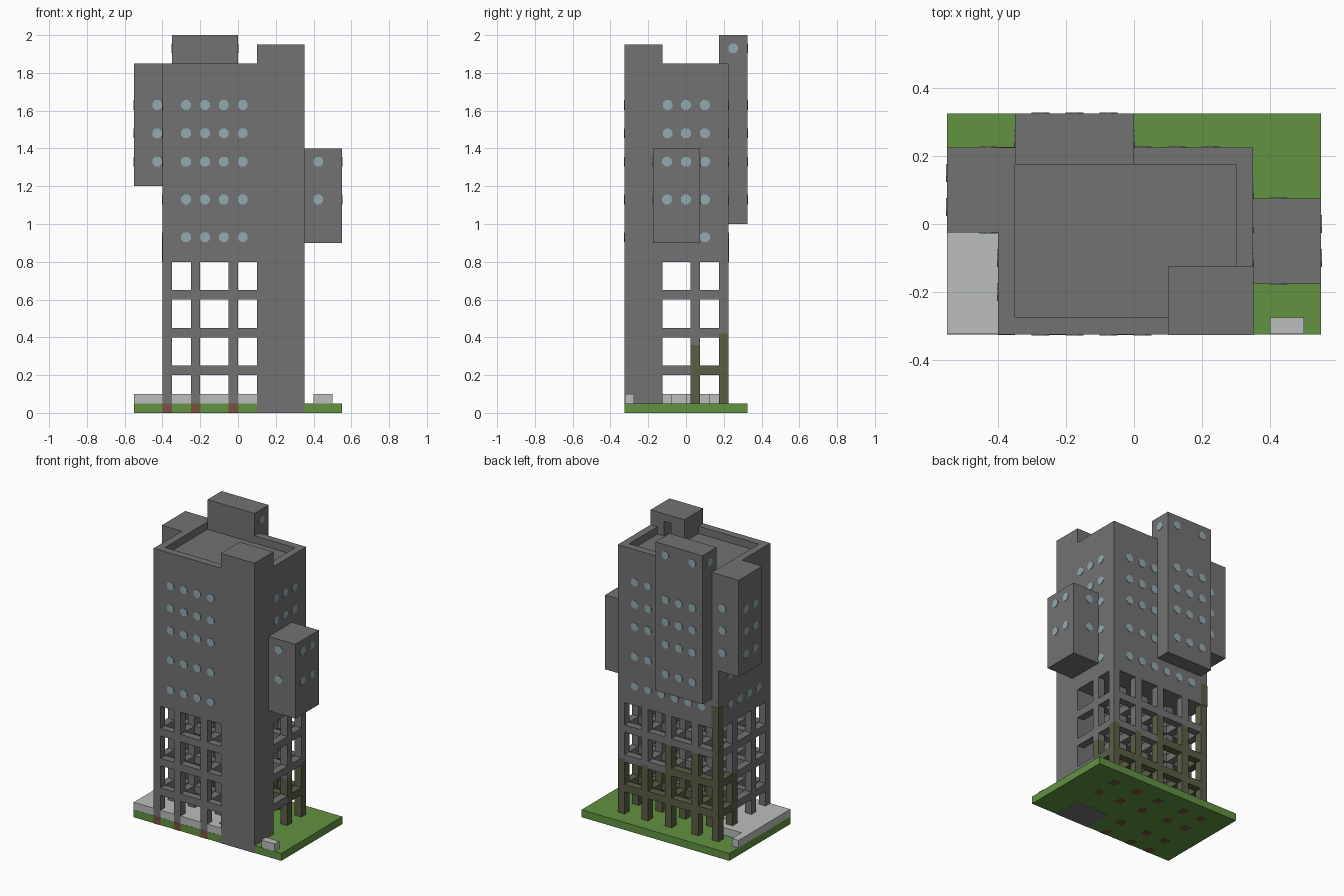
import bpy, bmesh, math
from mathutils import Matrix, Vector

old = bpy.data.objects.get("Cube")
if old:
    bpy.data.objects.remove(old, do_unlink=True)


def material(name, r, g, b):
    m = bpy.data.materials.new(name)
    m.use_nodes = True
    m.diffuse_color = (r, g, b, 1)
    m.node_tree.nodes["Principled BSDF"].inputs["Base Color"].default_value = (r, g, b, 1)
    return m


concrete = material("concrete grey", 0.17, 0.17, 0.17)
grass = material("grass green", 0.122, 0.287, 0.054)
paving = material("paving light grey", 0.50, 0.52, 0.51)
glass = material("window blue", 0.29, 0.40, 0.44)
moss = material("moss olive", 0.105, 0.11, 0.06)
rust = material("footing red", 0.20, 0.08, 0.05)


def finish(name, bm, mat):
    mesh = bpy.data.meshes.new(name)
    bm.to_mesh(mesh)
    bm.free()
    mesh.materials.append(mat)
    obj = bpy.data.objects.new(name, mesh)
    bpy.context.collection.objects.link(obj)
    return obj


def boxes(name, mat, *bounds):
    """One object of boxes, each given as (x0, x1, y0, y1, z0, z1)."""
    bm = bmesh.new()
    for x0, x1, y0, y1, z0, z1 in bounds:
        mid = Vector((x0 + x1, y0 + y1, z0 + z1)) / 2
        size = Matrix.Diagonal((x1 - x0, y1 - y0, z1 - z0, 1))
        bmesh.ops.create_cube(bm, size=1, matrix=Matrix.Translation(mid) @ size)
    return finish(name, bm, mat)


def cut(target, *bounds):
    cutter = boxes(target.name + "_cutter", concrete, bounds)
    cutter.hide_render = True
    cutter.hide_viewport = True
    cutter.display_type = 'WIRE'
    mod = target.modifiers.new("recess", 'BOOLEAN')
    mod.operation = 'DIFFERENCE'
    mod.solver = 'EXACT'
    mod.object = cutter


# Ground and paving
boxes("ground", grass, (-0.55, 0.55, -0.325, 0.325, 0, 0.05))
boxes("paving", paving,
      (-0.55, 0.05, -0.324, -0.075, 0.05, 0.1),
      (-0.55, -0.3, -0.075, 0.125, 0.05, 0.1),
      (-0.55, -0.5, 0.125, 0.225, 0.05, 0.1),
      (0.05, 0.1, -0.324, -0.275, 0.05, 0.1),
      (0.1, 0.15, 0.0, 0.05, 0.05, 0.1),
      (0.4, 0.5, -0.324, -0.275, 0.05, 0.1))

# Tower with sunken roof, and the blocks hung on its sides
tower = boxes("tower", concrete, (-0.4, 0.35, -0.325, 0.225, 0.8, 1.85))
cut(tower, -0.35, 0.3, -0.275, 0.175, 1.8, 1.95)
core = boxes("stair_core", concrete, (0.1, 0.351, -0.326, -0.125, -0.001, 1.95))
cut(core, 0.2, 0.25, -0.225, -0.1, 1.8, 1.9)
boxes("back_block", concrete, (-0.35, 0, 0.175, 0.325, 1.0, 2.0))
boxes("right_block", concrete, (-0.55, -0.4, -0.025, 0.225, 1.2, 1.85))
boxes("left_block", concrete, (0.35, 0.55, -0.175, 0.075, 0.9, 1.4))

# Open frame of columns and beams below the tower
XS = (-0.375, -0.225, -0.025, 0.15, 0.325)
YS = (-0.3, -0.15, 0.05, 0.2)
H = 0.025
GROUND, TOP = 0.05, 0.8


def in_core(x, y):
    return x > 0.1 and y < -0.125


def moss_height(x, y):
    if y < 0:
        return GROUND
    if y < 0.1:
        return 0.45 if x < -0.3 else 0.36
    return TOP if x < -0.3 else 0.6 if x < 0 else 0.42


grey_parts, moss_parts, footings = [], [], []
for x in XS:
    for y in YS:
        if in_core(x, y):
            continue
        plan = (x - H, x + H, y - H, y + H)
        h = moss_height(x, y)
        if h > GROUND:
            moss_parts.append((*plan, GROUND, h))
        if h < TOP:
            grey_parts.append((*plan, h, TOP))
        footings.append((x - H, x + H, y - H - 0.001, y + H, -0.001, GROUND))


def beam(a, b, plan):
    h = min(moss_height(*a), moss_height(*b))
    for z in (0.2, 0.4, 0.6):
        part = (*plan, z, z + 0.05)
        (moss_parts if z + 0.02 <= h else grey_parts).append(part)


for y in YS:
    for x0, x1 in zip(XS, XS[1:]):
        if not in_core(x0, y):
            end = 0.1 if in_core(x1, y) else x1 - H
            beam((x0, y), (x1, y), (x0 + H, end, y - H, y + H))
for x in XS:
    for y0, y1 in zip(YS, YS[1:]):
        if not in_core(x, y1):
            start = -0.125 if in_core(x, y0) else y0 + H
            beam((x, y0), (x, y1), (x - H, x + H, start, y1 - H))

boxes("frame", concrete, *grey_parts)
boxes("mossy_frame", moss, *moss_parts)
boxes("footings", rust, *footings)
boxes("moss_patch", moss, (-0.402, -0.35, 0.175, 0.227, TOP, 0.95))

# Octagonal windows: thin plates facing along x or y
RADIUS = 0.028
window_mesh = bmesh.new()


def windows(axis, plane, across, heights):
    turn = Matrix.Rotation(math.pi / 2, 4, 'Y' if axis == 'x' else 'X')
    roll = Matrix.Rotation(math.pi / 8, 4, 'Z')
    for a in across:
        for z in heights:
            at = (plane, a, z) if axis == 'x' else (a, plane, z)
            bmesh.ops.create_cone(window_mesh, cap_ends=True, segments=8,
                                  radius1=RADIUS, radius2=RADIUS, depth=0.006,
                                  matrix=Matrix.Translation(at) @ turn @ roll)


ROWS = (0.93, 1.13, 1.33, 1.48, 1.63)
COLS = (-0.275, -0.175, -0.075, 0.025)
windows('y', -0.325, COLS, ROWS)
windows('y', 0.225, COLS + (0.125, 0.225), ROWS)
windows('x', 0.35, (-0.097, 0, 0.1), ROWS)
windows('x', -0.4, (-0.2, -0.1, 0, 0.1), ROWS)
# back block
windows('y', 0.325, COLS[:3], ROWS[1:])
windows('y', 0.325, (COLS[0], COLS[2]), (1.93,))
for side in (-0.35, 0):
    windows('x', side, (0.25,), (1.93,))
# side blocks
windows('x', 0.55, (-0.1, 0), ROWS[1:3])
windows('x', -0.55, (0.05, 0.15), ROWS[2:])
for face in (-0.175, 0.075):
    windows('y', face, (0.425,), ROWS[1:3])
for face in (-0.025, 0.225):
    windows('y', face, (-0.428,), ROWS[2:])
finish("windows", window_mesh, glass)
